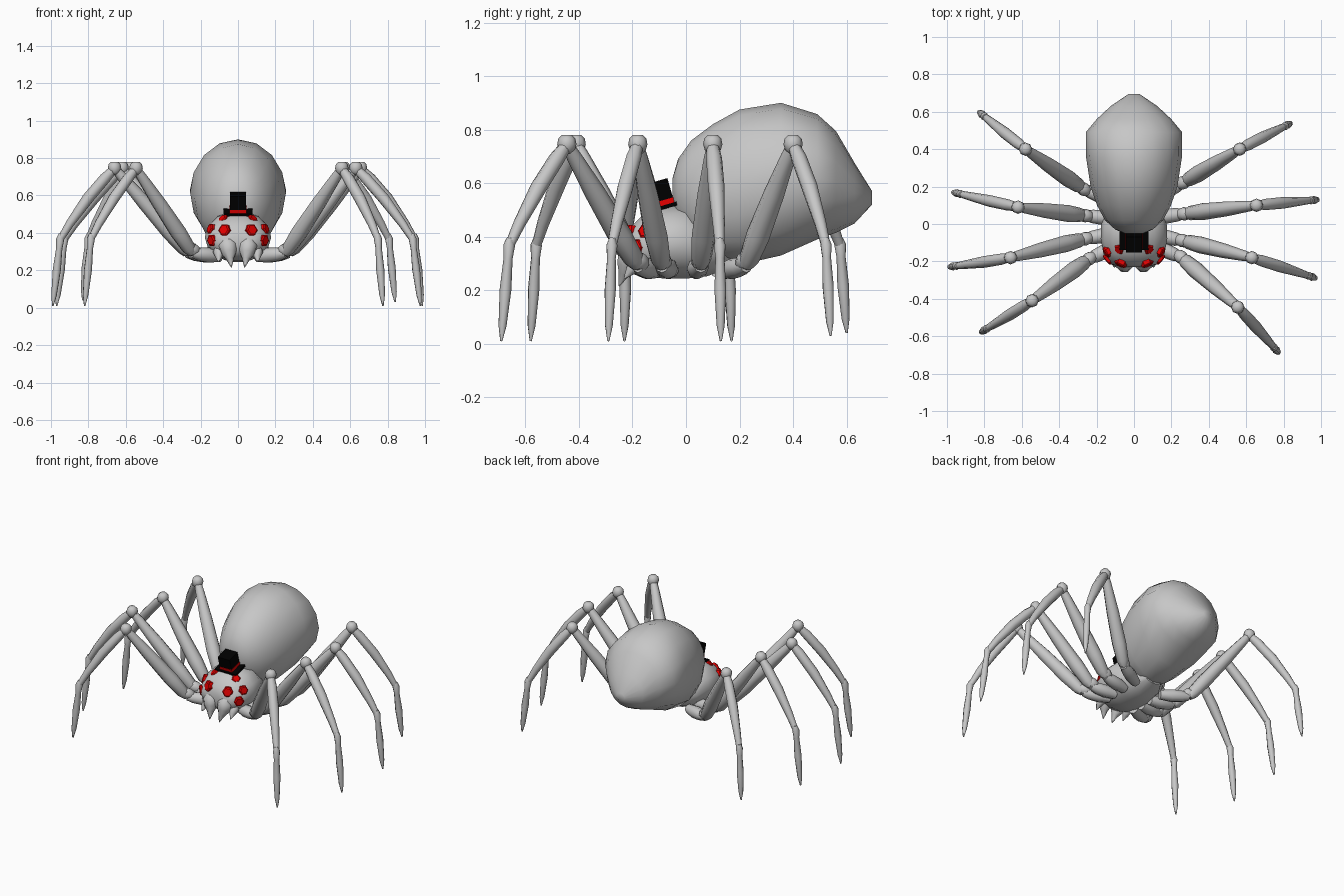
import bpy, bmesh, math
from mathutils import Vector, Matrix
from mathutils.bvhtree import BVHTree

default_cube = bpy.data.objects.get("Cube")
if default_cube:
    bpy.data.objects.remove(default_cube, do_unlink=True)


def make_material(name, color):
    material = bpy.data.materials.new(name)
    material.use_nodes = True
    material.diffuse_color = (*color, 1)
    shader = next(n for n in material.node_tree.nodes if n.type == 'BSDF_PRINCIPLED')
    shader.inputs["Base Color"].default_value = (*color, 1)
    return material


GREY = make_material("body grey", (0.57, 0.57, 0.57))
RED = make_material("eye red", (0.8, 0, 0))
BLACK = make_material("hat black", (0, 0, 0))


def finish(bm, name, material, smooth_angle=None):
    """Turn a bmesh into a named object in the scene."""
    bmesh.ops.recalc_face_normals(bm, faces=bm.faces)
    mesh = bpy.data.meshes.new(name)
    bm.to_mesh(mesh)
    bm.free()
    mesh.materials.append(material)
    obj = bpy.data.objects.new(name, mesh)
    bpy.context.collection.objects.link(obj)
    if smooth_angle:
        bpy.ops.object.select_all(action='DESELECT')
        obj.select_set(True)
        bpy.context.view_layer.objects.active = obj
        bpy.ops.object.shade_smooth_by_angle(angle=math.radians(smooth_angle))


def skin(bm, rings):
    """Bridge successive rings of points and cap both ends."""
    loops = [[bm.verts.new(p) for p in ring] for ring in rings]
    count = len(loops[0])
    for low, high in zip(loops, loops[1:]):
        for i in range(count):
            j = (i + 1) % count
            bm.faces.new((low[i], low[j], high[j], high[i]))
    bm.faces.new(loops[0])
    bm.faces.new(loops[-1])


def circle(count):
    return [(math.cos(math.tau * i / count), math.sin(math.tau * i / count))
            for i in range(count)]


def body_loft(stations, sides):
    """Each station is y, bottom, top, half width."""
    bm = bmesh.new()
    skin(bm, [[(w * c, y, (low + top) / 2 + (top - low) / 2 * s) for c, s in circle(sides)]
              for y, low, top, w in stations])
    return bm


def limb(bm, start, end, profile, sides=8, bow=Vector()):
    """Limb segment; profile holds fraction along, radius; bow bends its middle."""
    start, end = Vector(start), Vector(end)
    turn = (end - start).to_track_quat('Z', 'Y')
    skin(bm, [[start.lerp(end, t) + bow * (4 * t * (1 - t)) + turn @ Vector((r * c, r * s, 0))
               for c, s in circle(sides)] for t, r in profile])


# Abdomen
abdomen = body_loft([
    (-.05, .53, .62, .05), (-.03, .45, .69, .1), (.02, .37, .76, .155),
    (.1, .31, .82, .198), (.2, .295, .875, .232), (.355, .33, .9, .256),
    (.49, .39, .858, .258), (.56, .415, .795, .2), (.63, .45, .675, .125),
    (.695, .52, .57, .03)], 16)
finish(abdomen, "abdomen", GREY, 60)

# Head and thorax
head = body_loft([
    (-.23, .31, .38, .07), (-.215, .28, .43, .125), (-.16, .25, .485, .163),
    (-.08, .24, .515, .178), (0, .24, .52, .175), (.08, .25, .46, .14),
    (.18, .29, .38, .07)], 14)
head_surface = BVHTree.FromBMesh(head)
finish(head, "head", GREY, 60)

# Eyes: flat discs laid on the head
for side, label in ((1, "left"), (-1, "right")):
    for spot, radius, part in (((.075, -.22, .42), .034, "front"),
                               ((.14, -.19, .36), .033, "lower"),
                               ((.155, -.155, .43), .03, "outer"),
                               ((.085, -.14, .485), .028, "upper")):
        hit = head_surface.find_nearest(Vector((side * spot[0], *spot[1:])))[0]
        normal = (hit - Vector((0, -.07, .38))).normalized()
        eye = bmesh.new()
        limb(eye, hit - normal * .02, hit + normal * .009,
             [(0, radius), (.8, radius), (1, radius * .75)], 6)
        finish(eye, f"{label}_{part}_eye", RED, 30)

    # Jaws: a pointed fang and a short feeler on each side
    fang = bmesh.new()
    limb(fang, (side * .06, -.19, .37), (side * .035, -.25, .215),
         [(0, .03), (.25, .052), (.5, .042), (.7, .022), (1, .002)])
    finish(fang, f"{label}_fang", GREY, 60)
    feeler = bmesh.new()
    limb(feeler, (side * .1, -.16, .33), (side * .105, -.23, .245),
         [(0, .025), (.4, .032), (.7, .018), (1, .003)])
    finish(feeler, f"{label}_feeler", GREY, 60)

# Legs: hip, knee and foot tip positions
LEGS = {
    "left_back_leg": ((.27, .225), (.565, .4), (.84, .54, .03)),
    "left_mid_back_leg": ((.275, .055), (.655, .1), (.985, .13, .01)),
    "left_mid_front_leg": ((.265, -.09), (.63, -.18), (.975, -.29, .01)),
    "left_front_leg": ((.255, -.18), (.555, -.445), (.775, -.69, .01)),
    "right_back_leg": ((-.275, .19), (-.58, .4), (-.83, .6, .04)),
    "right_mid_back_leg": ((-.265, .045), (-.62, .09), (-.97, .17, .01)),
    "right_mid_front_leg": ((-.265, -.08), (-.66, -.18), (-.99, -.23, .01)),
    "right_front_leg": ((-.245, -.19), (-.545, -.41), (-.82, -.58, .01)),
}
BALL = [(0, .015), (.2, .03), (.5, .036), (.8, .032), (1, .018)]
for name, (hip_xy, knee_xy, tip) in LEGS.items():
    hip, knee, tip = Vector((*hip_xy, .29)), Vector((*knee_xy, .745)), Vector(tip)
    ankle = knee.lerp(tip, .87)
    ankle.z = .37
    root = Vector((hip.x * .38, hip.y * .62, .275))
    out = (knee - hip).normalized()
    flat = Vector((out.x, out.y, 0)).normalized()
    leg = bmesh.new()
    limb(leg, root, hip, [(0, .03), (.4, .04), (.75, .036), (1, .024)])
    limb(leg, hip - flat * .045, hip + out * .05, BALL)
    limb(leg, hip, knee, [(0, .024), (.06, .038), (.25, .045), (.6, .039), (.9, .028), (1, .022)])
    limb(leg, knee - Vector((0, 0, .035)), knee + Vector((0, 0, .035)), BALL)
    limb(leg, knee, ankle, [(0, .022), (.15, .03), (.45, .031), (.8, .023), (1, .018)],
         bow=(flat + Vector((0, 0, .6))) * .014)
    limb(leg, ankle + Vector((0, 0, .025)), tip,
         [(0, .012), (.07, .022), (.2, .017), (.5, .022), (.85, .015), (1, .004)])
    finish(leg, name, GREY, 50)

# Hat: square brim, band and crown, tipped forward
tilt = Matrix.Translation((0, -.083, .51)) @ Matrix.Rotation(math.radians(16), 4, 'X')
for name, size, height, material in (("hat_brim", (.155, .11, .014), 0, BLACK),
                                     ("hat_band", (.092, .09, .02), .016, RED),
                                     ("hat_crown", (.088, .086, .078), .062, BLACK)):
    box = bmesh.new()
    bmesh.ops.create_cube(box, size=1, matrix=tilt @ Matrix.Translation((0, 0, height))
                          @ Matrix.Diagonal((*size, 1)))
    finish(box, name, material)
